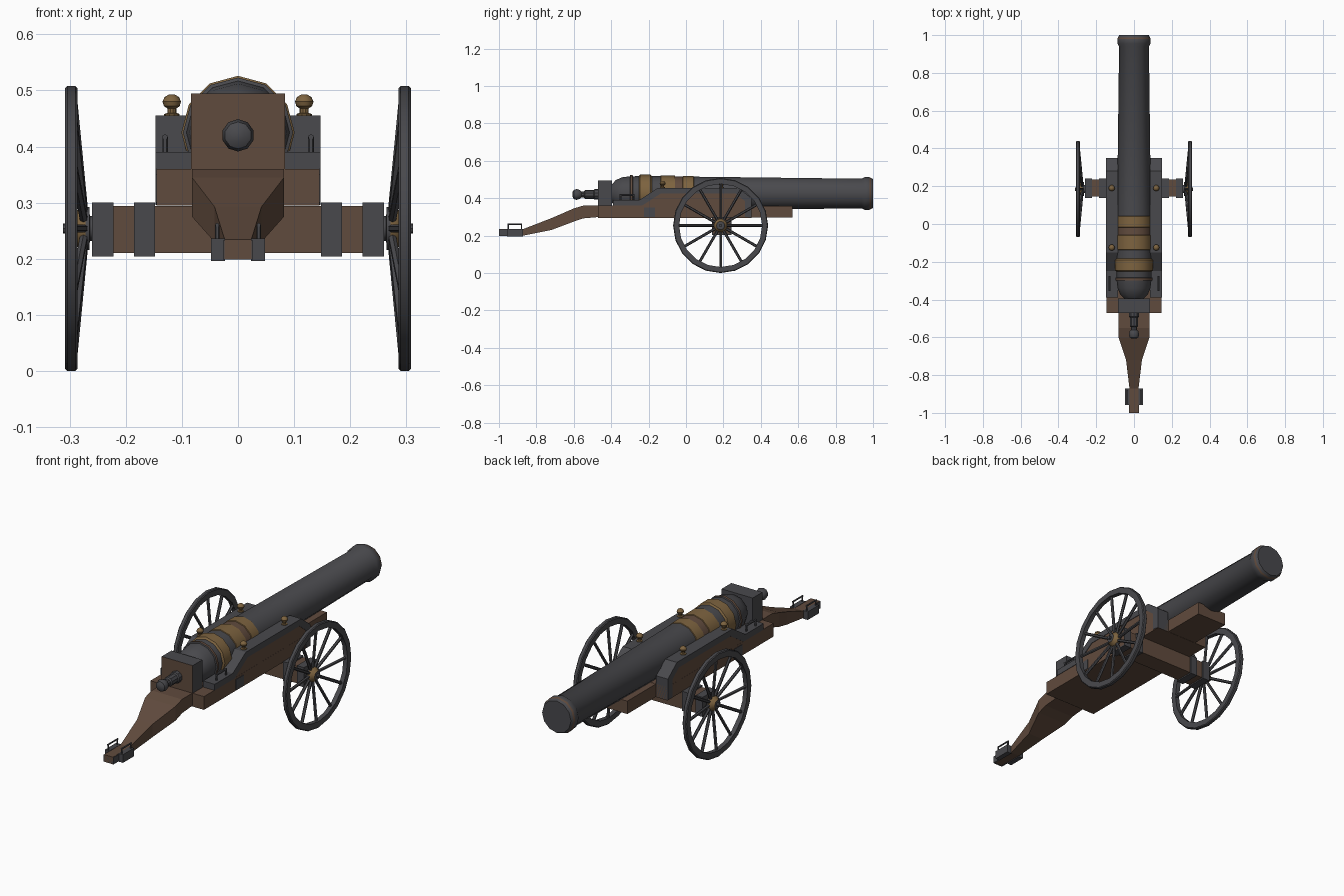
import bpy, bmesh, math
from mathutils import Vector

if "Cube" in bpy.data.objects:
    bpy.data.objects.remove(bpy.data.objects["Cube"])


def material(name, rgb):
    m = bpy.data.materials.new(name)
    m.diffuse_color = (*rgb, 1)
    m.use_nodes = True
    m.node_tree.nodes["Principled BSDF"].inputs["Base Color"].default_value = m.diffuse_color
    return m


IRON = material("dark iron", (0.066, 0.066, 0.073))
WOOD = material("brown wood", (0.118, 0.07, 0.047))
BRASS = material("aged brass", (0.205, 0.125, 0.05))


def finish(name, bm, mats, smooth=False):
    bmesh.ops.recalc_face_normals(bm, faces=bm.faces)
    me = bpy.data.meshes.new(name)
    bm.to_mesh(me)
    bm.free()
    ob = bpy.data.objects.new(name, me)
    bpy.context.collection.objects.link(ob)
    for m in mats:
        me.materials.append(m)
    if smooth:
        bpy.ops.object.select_all(action='DESELECT')
        ob.select_set(True)
        bpy.context.view_layer.objects.active = ob
        bpy.ops.object.shade_smooth_by_angle(angle=math.radians(35))
    return ob


def box(name, x, y, z, mat):
    bm = bmesh.new()
    bmesh.ops.create_cube(bm, size=1)
    for v in bm.verts:
        v.co = [lo + (c + 0.5) * (hi - lo) for c, (lo, hi) in zip(v.co, (x, y, z))]
    return finish(name, bm, [mat])


def slab(name, x0, x1, outline, mat):
    """Side profile of (y, z) points extruded along x."""
    bm = bmesh.new()
    f = bm.faces.new([bm.verts.new((x0, y, z)) for y, z in outline])
    ext = bmesh.ops.extrude_face_region(bm, geom=[f])["geom"]
    for v in ext:
        if isinstance(v, bmesh.types.BMVert):
            v.co.x = x1
    return finish(name, bm, [mat])


def lathe(name, origin, axis, profile, sides, mats, pick=lambda i: 0, closed=False):
    """Rings of (distance along axis, radius) around an axis."""
    axis = Vector(axis).normalized()
    u = Vector((0, 0, 1)) if abs(axis.z) < 0.9 else Vector((1, 0, 0))
    u = (u - axis * u.dot(axis)).normalized()
    w = axis.cross(u)
    bm = bmesh.new()
    rings = []
    for d, r in profile:
        rings.append([bm.verts.new(Vector(origin) + axis * d + r * (
            u * math.cos(2 * math.pi * k / sides) + w * math.sin(2 * math.pi * k / sides)))
            for k in range(sides)])
    pairs = list(zip(rings, rings[1:])) + ([(rings[-1], rings[0])] if closed else [])
    for i, (a, b) in enumerate(pairs):
        for k in range(sides):
            n = (k + 1) % sides
            bm.faces.new((a[k], a[n], b[n], b[k])).material_index = pick(i)
    if not closed:
        bm.faces.new(rings[0])
        bm.faces.new(rings[-1])
    return finish(name, bm, mats, True)


def rod(name, a, b, r, mat, sides=6):
    d = Vector(b) - Vector(a)
    return lathe(name, a, d, [(0, r), (d.length, r)], sides, [mat])


def loop_handle(name, x, y0, y1, z0, z1, r):
    for i, (a, b) in enumerate((((y0, z0), (y0, z1)), ((y0 - r, z1), (y1 + r, z1)), ((y1, z1), (y1, z0)))):
        rod(f"{name}_{i}", (x, *a), (x, *b), r, IRON)


# Barrel with coloured bands, axis along y
barrel = [(-0.40, 0.045), (-0.375, 0.072), (-0.34, 0.087), (-0.30, 0.092),
          (-0.298, 0.098), (-0.285, 0.098), (-0.283, 0.092), (-0.252, 0.093),
          (-0.245, 0.101), (-0.19, 0.101), (-0.183, 0.094),
          (-0.137, 0.093), (-0.135, 0.096), (-0.06, 0.095), (-0.058, 0.092),
          (-0.018, 0.091), (-0.016, 0.094), (0.04, 0.093), (0.042, 0.09),
          (0.94, 0.079), (0.955, 0.088), (0.98, 0.088), (0.988, 0.084), (1.0, 0.078)]
bands = {4: 1, 7: 2, 8: 2, 9: 2, 11: 2, 12: 2, 13: 2, 14: 1, 15: 2, 16: 2, 17: 2, 21: 1}
lathe("barrel", (0, 0, 0.425), (0, 1, 0), barrel, 12, [IRON, WOOD, BRASS], lambda i: bands.get(i, 0))

# Breech block, wooden on its front face, and the knob behind the barrel
breech = box("breech_block", (-0.084, 0.084), (-0.47, -0.395), (0.355, 0.495), IRON)
breech.data.materials.append(WOOD)
for f in breech.data.polygons:
    if f.normal.y < -0.9:
        f.material_index = 1
lathe("breech_knob", (0, 0, 0.42), (0, 1, 0),
      [(-0.607, 0.012), (-0.6, 0.024), (-0.585, 0.029), (-0.568, 0.024), (-0.56, 0.017),
       (-0.545, 0.017), (-0.54, 0.023), (-0.495, 0.023), (-0.49, 0.028), (-0.46, 0.028)], 10, [IRON])

# Carriage bed and tapering trail
box("carriage_bed", (-0.145, 0.145), (-0.47, 0.35), (0.295, 0.36), WOOD)
box("front_plank", (-0.082, 0.082), (0.34, 0.57), (0.296, 0.359), WOOD)
bm = bmesh.new()
stations = [(-1.0, 0.024, 0.2, 0.234), (-0.87, 0.024, 0.2, 0.235), (-0.72, 0.042, 0.23, 0.293),
            (-0.6, 0.082, 0.275, 0.345), (-0.55, 0.082, 0.292, 0.36), (-0.46, 0.082, 0.3, 0.36)]
rings = [[bm.verts.new((x, y, z)) for x, z in ((-w, lo), (w, lo), (w, hi), (-w, hi))]
         for y, w, lo, hi in stations]
for a, b in zip(rings, rings[1:]):
    for k in range(4):
        n = (k + 1) % 4
        bm.faces.new((a[k], a[n], b[n], b[k]))
bm.faces.new(rings[0])
bm.faces.new(rings[-1])
finish("trail", bm, [WOOD])
box("trail_tip_plate", (-0.026, 0.026), (-1.0, -0.995), (0.199, 0.233), IRON)

# Axle beam
box("axle_beam", (-0.26, 0.26), (0.145, 0.235), (0.21, 0.294), WOOD)

inner = [(-0.37, 0.3), (-0.37, 0.36), (-0.235, 0.36), (-0.135, 0.425),
         (0.265, 0.425), (0.315, 0.385), (0.315, 0.3)]
outer = [(-0.39, 0.36), (-0.39, 0.39), (-0.25, 0.39), (-0.15, 0.455),
         (0.28, 0.455), (0.35, 0.4), (0.35, 0.296)]
cap = outer + inner[:0:-1]

for s, side in ((-1, "left"), (1, "right")):
    # Cheeks with iron capping, studs and handles
    slab(side + "_cheek", s * 0.085, s * 0.1445, inner, WOOD)
    slab(side + "_cheek_cap", s * 0.084, s * 0.147, cap, IRON)
    box(side + "_side_plate", sorted((s * 0.14, s * 0.147)), (-0.225, -0.165), (0.3, 0.35), IRON)
    for i, y in enumerate((-0.125, 0.19)):
        lathe(f"{side}_stud_{i}", (s * 0.118, y, 0.45), (0, 0, 1),
              [(0, 0.014), (0.008, 0.014), (0.01, 0.008), (0.018, 0.008), (0.022, 0.014),
               (0.03, 0.0165), (0.038, 0.013), (0.043, 0.005)], 10, [BRASS])
    loop_handle(side + "_cheek_handle", s * 0.13, -0.35, -0.28, 0.385, 0.417, 0.005)

    # Trail cleat and lifting handle
    box(side + "_trail_cleat", sorted((s * 0.023, s * 0.048)), (-0.957, -0.872), (0.196, 0.236), IRON)
    box(side + "_tip_side", sorted((s * 0.02, s * 0.0265)), (-1.0, -0.95), (0.199, 0.233), IRON)
    loop_handle(side + "_trail_handle", s * 0.037, -0.95, -0.88, 0.23, 0.26, 0.004)

    # Iron straps on the axle
    for i, (a, b) in enumerate(((0.148, 0.185), (0.222, 0.26))):
        box(f"{side}_axle_strap_{i}", sorted((s * a, s * b)), (0.138, 0.242), (0.204, 0.3), IRON)

    # Wheel: rim, hub, axle pin and dished spokes
    c = Vector((0, 0.185, 0.254))
    lathe(side + "_wheel_rim", c, (s, 0, 0),
          [(0.286, 0.222), (0.286, 0.25), (0.29, 0.254), (0.304, 0.254), (0.308, 0.25), (0.308, 0.222)],
          20, [IRON], closed=True)
    lathe(side + "_hub", c, (s, 0, 0),
          [(0.255, 0.022), (0.264, 0.022), (0.265, 0.038), (0.272, 0.038), (0.285, 0.034),
           (0.292, 0.026), (0.3, 0.022)], 12, [IRON, BRASS], lambda i: int(i > 2))
    rod(side + "_axle_pin", c + Vector((s * 0.25, 0, 0)), c + Vector((s * 0.312, 0, 0)), 0.009, IRON, 8)
    for k in range(12):
        d = Vector((0, math.cos(k * math.pi / 6), math.sin(k * math.pi / 6)))
        rod(f"{side}_spoke_{k}", c + d * 0.025 + Vector((s * 0.274, 0, 0)),
            c + d * 0.23 + Vector((s * 0.294, 0, 0)), 0.0075, IRON)
